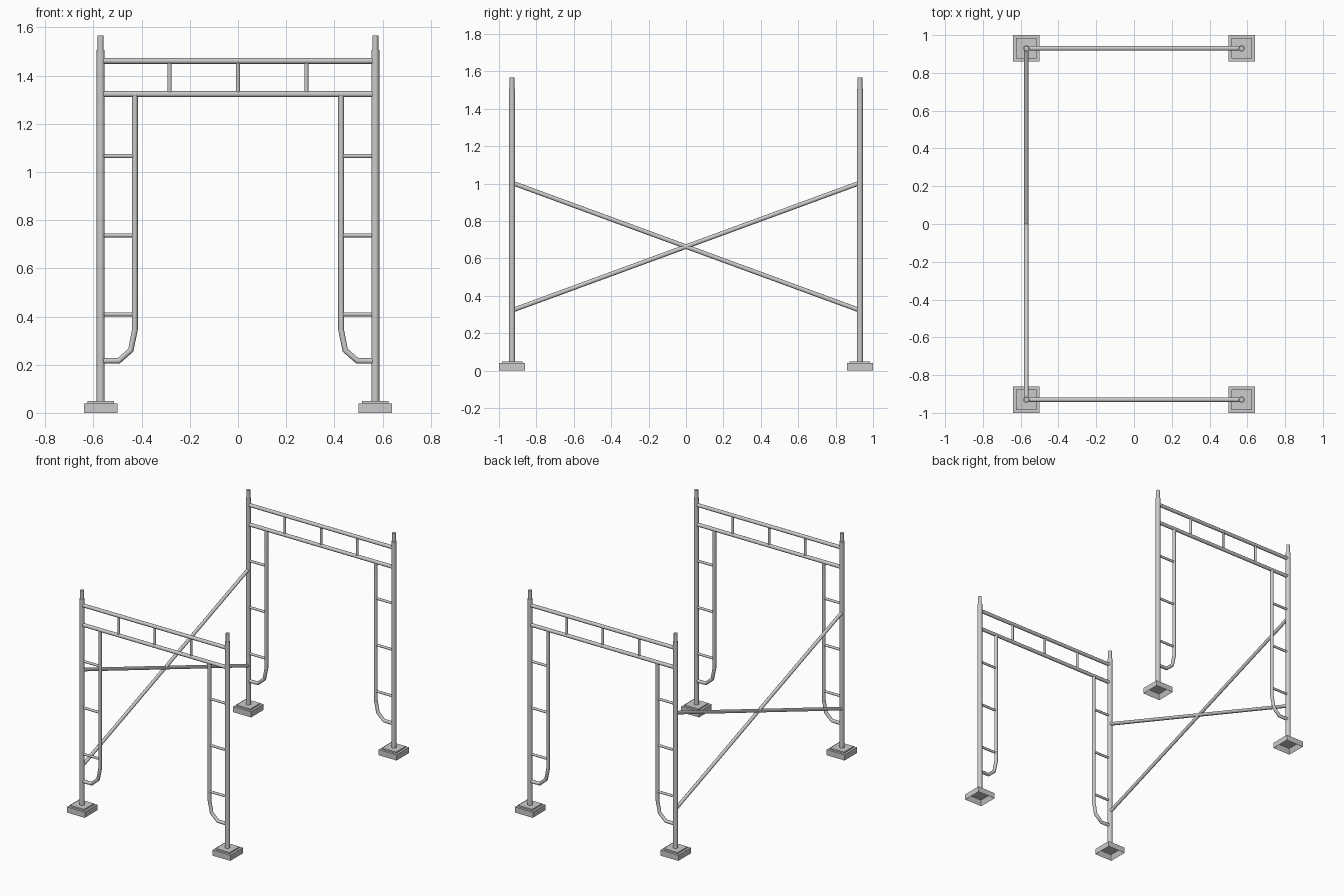
import bpy, bmesh, math

if "Cube" in bpy.data.objects:
    bpy.data.objects.remove(bpy.data.objects["Cube"])

PX, PY = 0.57, 0.93      # post centre offsets
LX = 0.428               # inner ladder leg offset


def tube(name, pts, r):
    """Round tube swept along a polyline, turned into a mesh."""
    cu = bpy.data.curves.new(name, 'CURVE')
    cu.dimensions = '3D'
    cu.bevel_depth = r
    cu.bevel_resolution = 4
    cu.use_fill_caps = True
    sp = cu.splines.new('POLY')
    sp.points.add(len(pts) - 1)
    for p, co in zip(sp.points, pts):
        p.co = (*co, 1)
    ob = bpy.data.objects.new(name, cu)
    bpy.context.collection.objects.link(ob)
    bpy.ops.object.select_all(action='DESELECT')
    ob.select_set(True)
    bpy.context.view_layer.objects.active = ob
    bpy.ops.object.convert(target='MESH')
    bpy.ops.object.shade_smooth_by_angle(angle=math.radians(40))
    return ob


def block(name, x, y, z0, z1, half, recess=0):
    """Square block, optionally hollowed from below."""
    bm = bmesh.new()
    bmesh.ops.create_cube(bm, size=1)
    for v in bm.verts:
        v.co = (x + v.co.x * 2 * half, y + v.co.y * 2 * half,
                z0 + (v.co.z + 0.5) * (z1 - z0))
    if recess:
        bm.normal_update()
        bottom = min(bm.faces, key=lambda f: f.calc_center_median().z)
        bmesh.ops.inset_region(bm, faces=[bottom], thickness=recess)
        for v in bottom.verts:
            v.co.z = z1 - 0.004
    me = bpy.data.meshes.new(name)
    bm.to_mesh(me)
    bm.free()
    bpy.context.collection.objects.link(bpy.data.objects.new(name, me))


for y, end in ((-PY, "front"), (PY, "back")):
    for s, side in ((-1, "left"), (1, "right")):
        tag = f"{end}_{side}"
        # foot, post and coupling pin
        block(f"{tag}_foot", s * PX, y, 0, 0.04, 0.07, recess=0.02)
        block(f"{tag}_foot_plate", s * PX, y, 0.04, 0.05, 0.055)
        tube(f"{tag}_post", [(s * PX, y, 0.045), (s * PX, y, 1.507)], 0.0168)
        tube(f"{tag}_pin", [(s * PX, y, 1.45), (s * PX, y, 1.567)], 0.0125)
        # inner leg bending into the post
        path = [(LX, 1.323), (LX, 0.345), (0.445, 0.26), (0.495, 0.216), (PX, 0.216)]
        tube(f"{tag}_inner_leg", [(s * x, y, z) for x, z in path], 0.012)
        # ladder rungs
        for i, z in enumerate((0.409, 0.737, 1.066)):
            tube(f"{tag}_rung_{i}", [(s * LX, y, z), (s * PX, y, z)], 0.0085)
    # top rails and their short struts
    for z, lvl in ((1.323, "lower"), (1.461, "upper")):
        tube(f"{end}_{lvl}_rail", [(-PX, y, z), (PX, y, z)], 0.0127)
    for i, x in enumerate((-0.284, 0, 0.284)):
        tube(f"{end}_strut_{i}", [(x, y, 1.323), (x, y, 1.461)], 0.0085)

# crossed braces on the left side
for s in (-1, 1):
    tube(f"cross_brace_{'a' if s < 0 else 'b'}",
         [(-PX, -s * PY, 0.322), (-PX, s * PY, 1.004)], 0.012)
